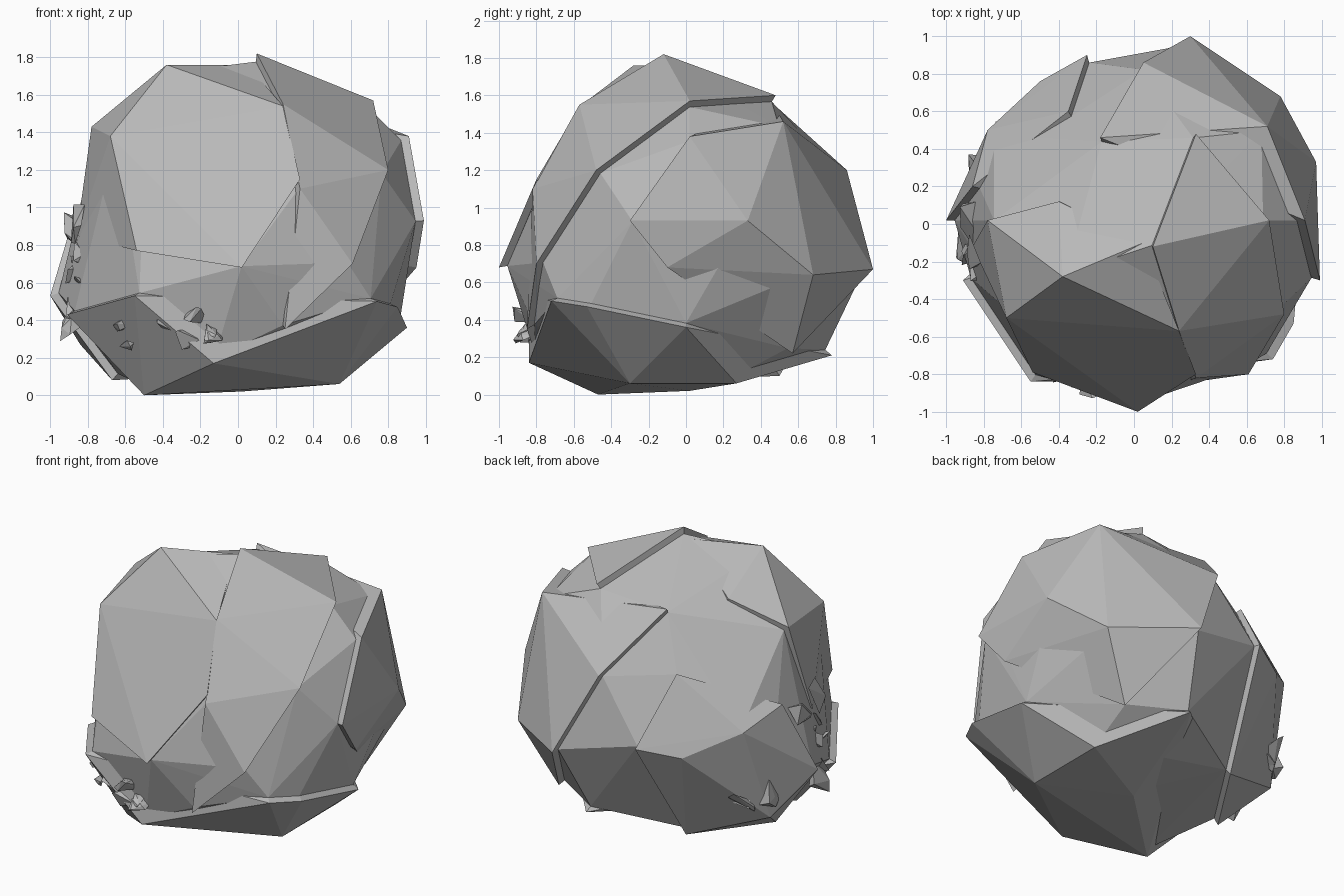
import bpy, bmesh, math, random
from mathutils import Vector

if "Cube" in bpy.data.objects:
    bpy.data.objects.remove(bpy.data.objects["Cube"])

random.seed(7)
stone = bpy.data.materials.new("grey stone")
stone.diffuse_color = (0.48, 0.48, 0.48, 1)
stone.use_nodes = True
stone.node_tree.nodes["Principled BSDF"].inputs["Base Color"].default_value = stone.diffuse_color
CENTRE = Vector((0, 0, 0.85))


def add_hull(bm, points):
    """Convex faceted lump around the given points."""
    verts = [bm.verts.new(p) for p in points]
    res = bmesh.ops.convex_hull(bm, input=verts)
    junk = {g for key in ("geom_interior", "geom_unused") for g in res[key]
            if isinstance(g, bmesh.types.BMVert)}
    bmesh.ops.delete(bm, geom=list(junk), context='VERTS')


def make_object(name, lumps):
    bm = bmesh.new()
    for pts in lumps:
        add_hull(bm, pts)
    bmesh.ops.recalc_face_normals(bm, faces=bm.faces)
    me = bpy.data.meshes.new(name)
    bm.to_mesh(me)
    bm.free()
    me.materials.append(stone)
    ob = bpy.data.objects.new(name, me)
    bpy.context.collection.objects.link(ob)
    return ob


# Corner points of each broken slab of the boulder
slabs = {
    "front_left_slab": [
        (-.38, -.28, 1.76), (.05, -.10, 1.76), (-.78, .02, 1.43), (-.68, -.50, 1.38),
        (.24, -.57, 1.54), (.02, -1, .68), (-.54, -.79, .77), (.33, -.80, 1.15),
        (-.40, .12, 1.56), (-.86, -.12, .85)],
    "front_right_slab": [
        (.10, -.12, 1.82), (.72, .02, 1.57), (.24, -.57, 1.55), (.80, -.48, 1.2),
        (.61, -.80, .70), (.33, -.82, 1.10), (.25, -.85, .35), (.33, .48, 1.60)],
    "back_right_slab": [
        (.91, .02, 1.38), (.71, .52, 1.46), (.97, .33, .93), (.99, -.30, .93),
        (.78, .68, .64), (.30, 1, .67), (.05, .86, 1.2), (-.18, .46, 1.56),
        (.95, -.10, .68), (.55, .57, .22)],
    "base_slab": [
        (-.50, -.47, 0), (.02, .02, .02), (.54, -.30, .06), (.54, .27, .06),
        (.90, 0, .36), (.85, -.53, .47), (-.13, -.84, .17), (.20, .78, .21),
        (-.55, -.84, .53), (-.91, -.30, .43), (.74, -.72, .50)],
    "back_left_slab": [
        (-1, .02, .53), (-.84, .30, .27), (-.50, .76, .75), (-.25, .90, .80),
        (-.78, .50, .90), (-.86, .20, 1.0), (-.35, .60, 1.22), (-.35, .50, .10),
        (-.67, 0, .08)],
}
everything = []
for name, pts in slabs.items():
    pts = [Vector(p) for p in pts]
    everything += pts
    make_object(name, [pts + [CENTRE]])

# Slightly shrunken core that shows in the cracks between slabs
make_object("boulder_core", [[CENTRE + (p - CENTRE) * 0.955 for p in everything]])


def shard(pos, size):
    """Small sharp fragment with random corners."""
    return [pos + Vector([random.uniform(-1, 1) for _ in range(3)]) * size for _ in range(8)]


def surface_point(angle, z, r):
    return Vector((math.cos(angle) * r, math.sin(angle) * r, z))


# Rubble: crumbled left side, and chips along the lower front
rubble = []
for i in range(16):
    a = math.radians(random.uniform(140, 200))
    rubble.append(shard(surface_point(a, random.uniform(.35, 1.0), .84), random.uniform(.06, .13)))
for i in range(8):
    a = math.radians(random.uniform(225, 262))
    rubble.append(shard(surface_point(a, random.uniform(.25, .55), .88), random.uniform(.04, .08)))
make_object("rubble_chips", rubble)
